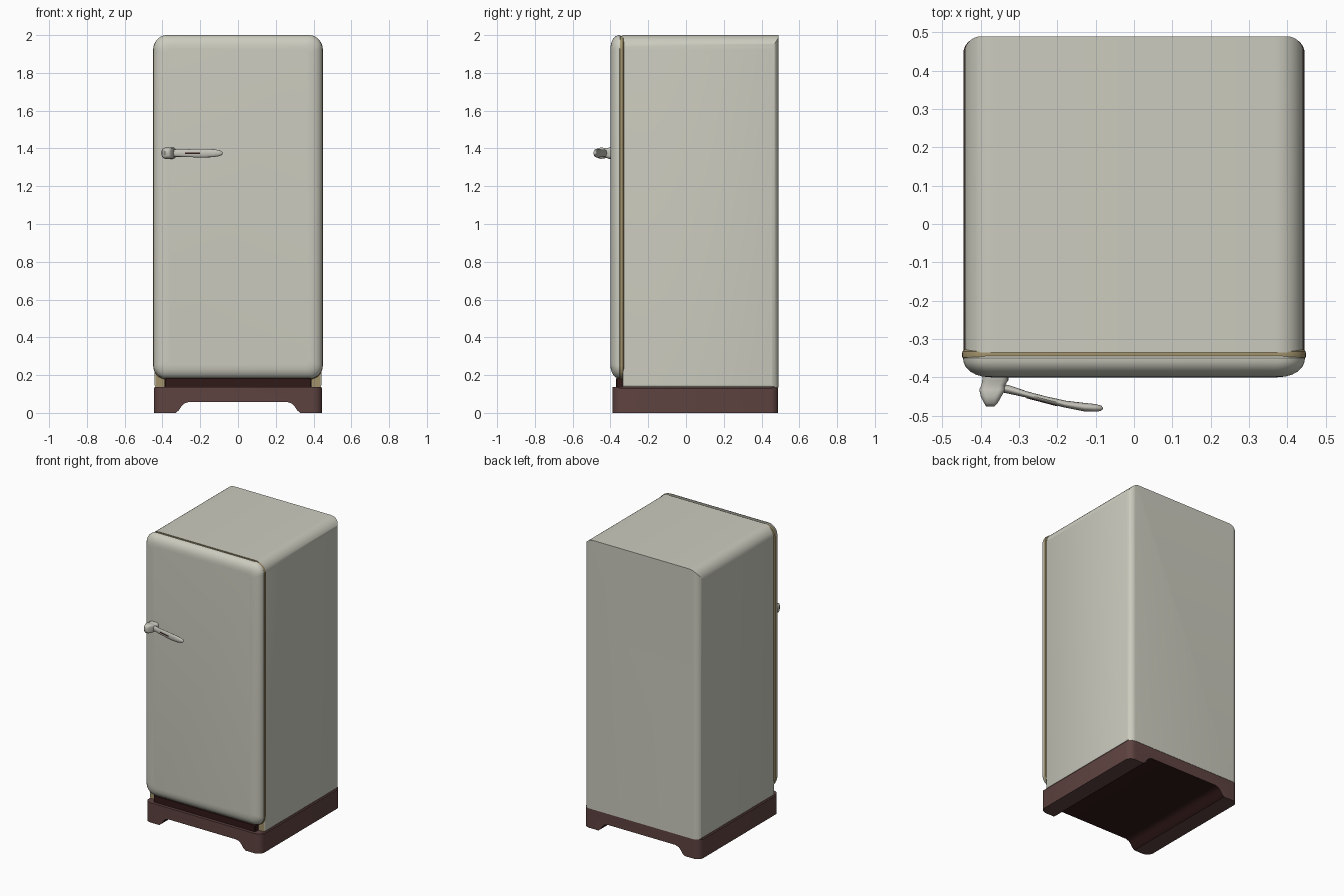
import bpy, bmesh, math
from mathutils import Vector

if "Cube" in bpy.data.objects:
    bpy.data.objects.remove(bpy.data.objects["Cube"])


def material(name, rgb):
    m = bpy.data.materials.new(name)
    m.diffuse_color = (*rgb, 1)
    m.use_nodes = True
    m.node_tree.nodes["Principled BSDF"].inputs["Base Color"].default_value = m.diffuse_color
    return m


CREAM = material("cream enamel", (0.60, 0.60, 0.52))
TAN = material("tan rubber", (0.36, 0.29, 0.15))
BROWN = material("brown plinth", (0.112, 0.056, 0.052))
DARK = material("dark maroon", (0.03, 0.010, 0.009))
CHROME = material("light metal", (0.56, 0.55, 0.49))


def rrect(a0, a1, b0, b1, radii, n=8):
    """Rounded rectangle; radii run bottom-left, bottom-right, top-right, top-left."""
    pts = []
    corners = [(a0, b0, 1, 1, 180), (a1, b0, -1, 1, 270),
               (a1, b1, -1, -1, 0), (a0, b1, 1, -1, 90)]
    for (a, b, sa, sb, start), r in zip(corners, radii):
        for i in range(n + 1):
            t = math.radians(start + 90 * i / n)
            pts.append((a + sa * r + r * math.cos(t), b + sb * r + r * math.sin(t)))
    return pts


def loft(name, rings, mats):
    """Skin equal-length rings of 3D points and cap both ends."""
    bm = bmesh.new()
    loops = [[bm.verts.new(p) for p in ring] for ring in rings]
    n = len(loops[0])
    for a, b in zip(loops, loops[1:]):
        for i in range(n):
            j = (i + 1) % n
            bm.faces.new((a[i], a[j], b[j], b[i]))
    bm.faces.new(loops[0])
    bm.faces.new(loops[-1])
    bmesh.ops.recalc_face_normals(bm, faces=bm.faces)
    me = bpy.data.meshes.new(name)
    bm.to_mesh(me)
    bm.free()
    ob = bpy.data.objects.new(name, me)
    bpy.context.collection.objects.link(ob)
    for m in mats:
        me.materials.append(m)
    return ob


def smooth(ob, angle=35):
    bpy.ops.object.select_all(action='DESELECT')
    ob.select_set(True)
    bpy.context.view_layer.objects.active = ob
    bpy.ops.object.shade_smooth_by_angle(angle=math.radians(angle))


def cross_profiles(name, front, plan, mats, rule):
    """Solid whose front outline is `front` (x, z) and plan outline is `plan` (x, y)."""
    ob = loft(name, [[(x, y, z) for x, z in front] for y in (-1, 1)], mats)
    cut = loft(name + "_cutter", [[(x, y, z) for x, y in plan] for z in (-1, 3)], mats)
    cut.hide_render = True
    mod = ob.modifiers.new("outline", 'BOOLEAN')
    mod.operation, mod.solver, mod.object = 'INTERSECT', 'EXACT', cut
    bpy.ops.object.select_all(action='DESELECT')
    ob.select_set(True)
    bpy.context.view_layer.objects.active = ob
    bpy.ops.object.modifier_apply(modifier=mod.name)
    bpy.data.objects.remove(cut)
    for p in ob.data.polygons:
        p.material_index = rule(p)
    smooth(ob)
    return ob


def slab(name, half, z0, z1, r, section, mat):
    """Rounded slab facing the front; section lists (y, inset)."""
    rings = []
    for y, d in section:
        rr = max(r - d * 0.6, 0.012)
        rings.append([(x, y, z) for x, z in
                      rrect(-half + d, half - d, z0 + d, z1 - d, [rr] * 4)])
    ob = loft(name, rings, [mat])
    smooth(ob)
    return ob


# cabinet: rounded top sides, rounded back uprights, tan front face
cross_profiles("cabinet",
               rrect(-0.442, 0.442, 0.135, 2.0, (0.015, 0.015, 0.075, 0.075)),
               rrect(-0.443, 0.443, -0.335, 0.49, (0.008, 0.008, 0.045, 0.045)),
               [CREAM, TAN], lambda p: 1 if p.normal.y < -0.9 else 0)

# plinth: arched opening running front to back between two side feet
arch = [(0.33, 0.0), (0.315, 0.012), (0.30, 0.034), (0.285, 0.05), (0.26, 0.058)]
outline = ([(-0.445, 0.0)] + [(-x, z) for x, z in arch] + arch[::-1] +
           [(0.445, 0.0), (0.445, 0.13), (0.44, 0.137), (-0.44, 0.137), (-0.445, 0.13)])
cross_profiles("plinth", outline,
               rrect(-0.446, 0.446, -0.39, 0.488, (0.05, 0.05, 0.045, 0.045)),
               [BROWN, DARK],
               lambda p: 1 if p.normal.z < -0.2 and p.center.z > 0.003 else 0)

# kick strip under the door
slab("kick_strip", 0.39, 0.12, 0.186, 0.012, [(-0.33, 0), (-0.365, 0), (-0.37, 0.005)], DARK)

# door seal and door
slab("door_seal", 0.449, 0.178, 1.996, 0.07,
     [(-0.328, 0.006), (-0.333, 0.001), (-0.341, 0), (-0.349, 0.001), (-0.354, 0.006)], TAN)
slab("door", 0.446, 0.182, 2.0, 0.07,
     [(-0.345, 0.004), (-0.350, 0.0), (-0.360, 0.001), (-0.372, 0.006), (-0.384, 0.017),
      (-0.393, 0.033), (-0.398, 0.050), (-0.40, 0.072)], CREAM)

# handle mount: tapered hub standing out from the door
hub = []
for y, x0, x1, h in [(-0.395, -0.395, -0.328, 0.030), (-0.408, -0.396, -0.328, 0.030),
                     (-0.420, -0.398, -0.336, 0.025), (-0.432, -0.404, -0.336, 0.028),
                     (-0.450, -0.400, -0.346, 0.030), (-0.468, -0.391, -0.356, 0.026),
                     (-0.476, -0.386, -0.364, 0.014)]:
    r = min(h, (x1 - x0) / 2) * 0.6
    hub.append([(x, y, z) for x, z in rrect(x0, x1, 1.375 - h, 1.375 + h, [r] * 4, 4)])
smooth(loft("handle_mount", hub, [CHROME]), 50)

# handle lever: curved tapering bar (x, y, half thickness, half height)
path = [(-0.375, -0.424, 0.010, 0.018), (-0.33, -0.431, 0.011, 0.019),
        (-0.28, -0.445, 0.008, 0.020), (-0.23, -0.458, 0.008, 0.022),
        (-0.18, -0.470, 0.009, 0.023), (-0.13, -0.478, 0.011, 0.021),
        (-0.10, -0.480, 0.010, 0.016), (-0.086, -0.481, 0.007, 0.010),
        (-0.081, -0.481, 0.002, 0.003)]
bar = []
for i, (x, y, t, h) in enumerate(path):
    a, b = path[max(i - 1, 0)], path[min(i + 1, len(path) - 1)]
    d = Vector((b[0] - a[0], b[1] - a[1])).normalized()
    bar.append([(x - d.y * t * math.cos(k), y + d.x * t * math.cos(k),
                 1.375 + h * math.sin(k))
                for k in (2 * math.pi * j / 16 for j in range(16))])
smooth(loft("handle_lever", bar, [CHROME]), 50)

# thin dark inlay along the lever
inlay = [[(x, y + dy, 1.375 + dz) for dy, dz in
          ((0.004, -0.004), (-0.002, -0.004), (-0.002, 0.004), (0.004, 0.004))]
         for x, y in ((-0.28, -0.453), (-0.24, -0.4635), (-0.20, -0.474))]
loft("handle_inlay", inlay, [DARK])
